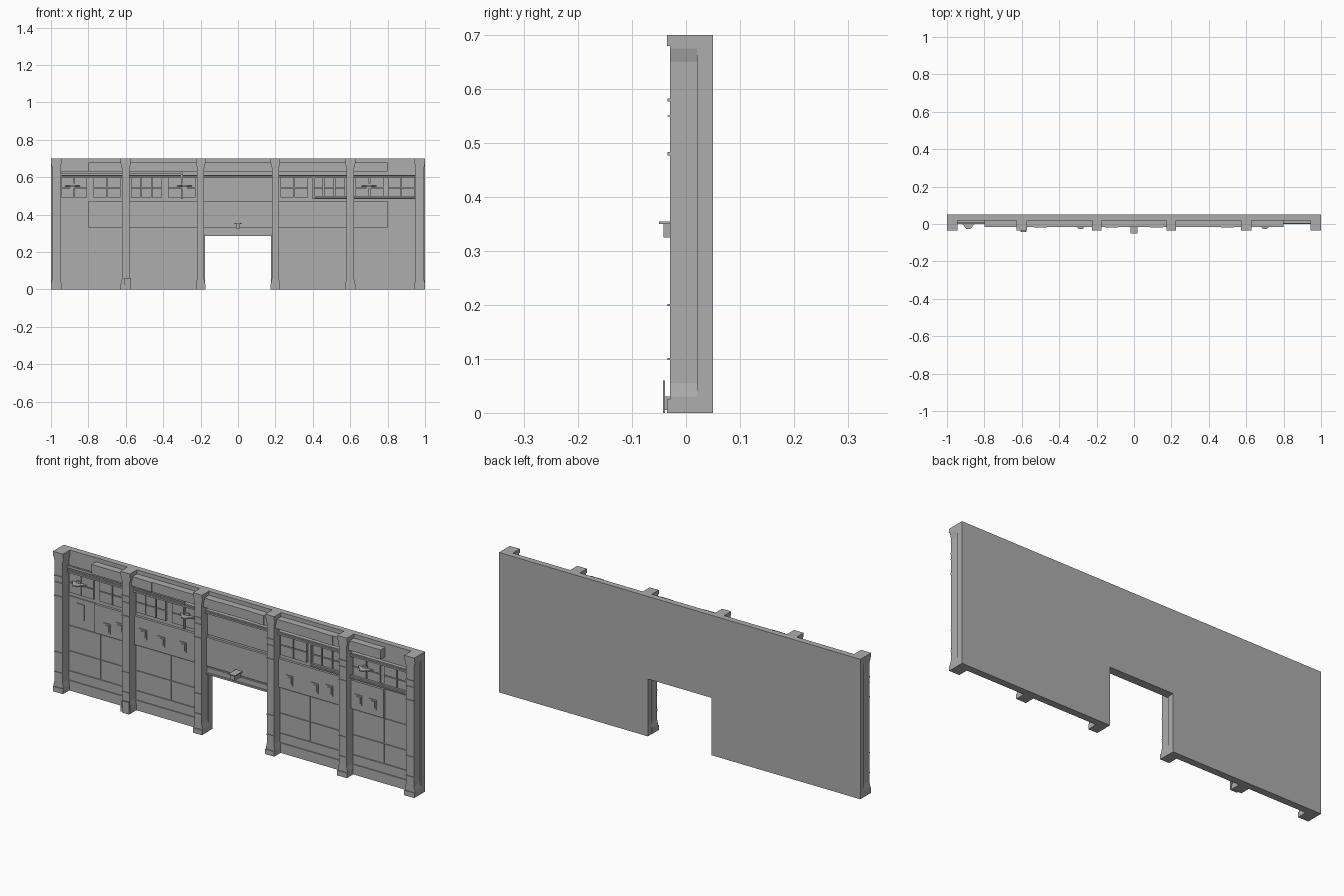
import bpy, bmesh

grey = bpy.data.materials.new("wall_grey")
grey.diffuse_color = (0.42, 0.42, 0.42, 1)


def boxes(name, items):
    """One object made of boxes given as (x0, x1, y0, y1, z0, z1)."""
    bm = bmesh.new()
    for x0, x1, y0, y1, z0, z1 in items:
        v = [bm.verts.new((x, y, z)) for z in (z0, z1)
             for x, y in ((x0, y0), (x1, y0), (x1, y1), (x0, y1))]
        for f in ((3, 2, 1, 0), (4, 5, 6, 7), (0, 1, 5, 4),
                  (1, 2, 6, 5), (2, 3, 7, 6), (3, 0, 4, 7)):
            bm.faces.new([v[i] for i in f])
    return finish(name, bm)


def prism(name, outline, y0, y1):
    """Extrude an (x, z) outline from y0 to y1."""
    bm = bmesh.new()
    a = [bm.verts.new((x, y0, z)) for x, z in outline]
    b = [bm.verts.new((x, y1, z)) for x, z in outline]
    bm.faces.new(a)
    bm.faces.new(b[::-1])
    for i in range(len(a)):
        j = (i + 1) % len(a)
        bm.faces.new((a[j], a[i], b[i], b[j]))
    return finish(name, bm)


def finish(name, bm):
    bmesh.ops.recalc_face_normals(bm, faces=bm.faces)
    me = bpy.data.meshes.new(name)
    bm.to_mesh(me)
    bm.free()
    me.materials.append(grey)
    ob = bpy.data.objects.new(name, me)
    bpy.context.collection.objects.link(ob)
    return ob


DOOR, HEAD, FACE = 0.176, 0.287, 0.02

# Back slab with the doorway
prism("wall_slab", [(-1, 0), (-DOOR, 0), (-DOOR, HEAD), (DOOR, HEAD), (DOOR, 0),
                    (1, 0), (1, 0.7), (-1, 0.7)], FACE, 0.05)

# Pillars: narrow shaft flaring to a foot and a cap
for i, (x, w) in enumerate([(-0.972, 0.028), (-0.6, 0.027), (-0.2, 0.025),
                            (0.2, 0.025), (0.6, 0.027), (0.972, 0.028)]):
    s = w - 0.006
    prism(f"pillar_shaft_{i}", [(x - w, 0.02), (x + w, 0.02), (x + w, 0.03), (x + s, 0.055),
                                (x + s, 0.65), (x + w, 0.675), (x + w, 0.685), (x - w, 0.685),
                                (x - w, 0.675), (x - s, 0.65), (x - s, 0.055), (x - w, 0.03)],
          -0.03, FACE)
    boxes(f"pillar_foot_and_cap_{i}", [(x - w, x + w, -0.035, FACE, 0, 0.025),
                                       (x - w, x + w, -0.035, FACE, 0.68, 0.7)])
    boxes(f"pillar_bands_{i}", [(x - s, x + s, -0.034, -0.03, z - h, z + h)
                                for z, h in ((0.1, 0.002), (0.2, 0.002), (0.48, 0.003),
                                             (0.55, 0.001), (0.58, 0.003))])

# Skirting either side of the doorway and lintel above it
boxes("skirting", [(-0.945, -0.225, 0.015, FACE, 0, 0.05),
                   (0.225, 0.945, 0.015, FACE, 0, 0.05)])
boxes("door_lintel", [(-0.18, 0.18, 0.008, FACE, HEAD, 0.295),
                      (-0.18, 0.18, 0.013, FACE, 0.295, 0.32)])

# Lower cladding: tiles separated by seams
tiles = []
for a, b, cut in ((-0.945, -0.627, -0.77), (-0.573, -0.225, -0.38),
                  (0.225, 0.573, 0.39), (0.627, 0.945, 0.80)):
    for z0, z1 in ((0.054, 0.098), (0.102, 0.198), (0.202, 0.325)):
        if z0 > 0.1:
            tiles += [(a, cut - 0.002, 0.015, FACE, z0, z1), (cut + 0.002, b, 0.015, FACE, z0, z1)]
        else:
            tiles.append((a, b, 0.015, FACE, z0, z1))
boxes("lower_cladding", tiles)

# Raised middle band running behind the pillars
boxes("middle_panel", [(-0.8, 0.8, 0.008, FACE, 0.33, 0.473),
                       (-0.945, -0.805, 0.015, FACE, 0.33, 0.473),
                       (0.805, 0.945, 0.015, FACE, 0.33, 0.473)])

# Small access hatches on the middle band
hatches = []
for x, z in ((-0.73, 0.37), (-0.66, 0.39), (-0.53, 0.395), (-0.43, 0.385), (-0.31, 0.39),
             (0.28, 0.38), (0.42, 0.38), (0.50, 0.39), (0.66, 0.385), (0.74, 0.385)):
    hatches += [(x - 0.02, x + 0.02, 0.004, 0.008, z - 0.025, z + 0.025),
                (x - 0.006, x + 0.014, 0, 0.004, z - 0.015, z + 0.018)]
hatches.append((-0.9, -0.86, 0.01, 0.015, 0.37, 0.45))
boxes("access_hatches", hatches)

# Upper row of panels, each a grid of small tiles
grid = []
for a, b, n in ((-0.945, -0.805, 2), (-0.775, -0.627, 2), (-0.573, -0.405, 3),
                (-0.375, -0.225, 2), (0.225, 0.375, 2), (0.4, 0.573, 3),
                (0.627, 0.78, 2), (0.8, 0.945, 2)):
    w = (b - a) / n
    for i in range(n):
        for z0, z1 in ((0.493, 0.542), (0.546, 0.595)):
            grid.append((a + i * w + 0.002, a + (i + 1) * w - 0.002, 0.01, FACE, z0, z1))
boxes("upper_panels", grid)
boxes("centre_panel", [(-0.178, 0.178, 0.014, FACE, 0.485, 0.592)])

# Top beam with joint collars
beam = [(-0.8, 0.8, -0.015, FACE, 0.632, 0.68)]
beam += [(x - 0.035, x + 0.035, -0.018, -0.015, 0.632, 0.68) for x in (-0.5, -0.12, 0.12, 0.5)]
boxes("top_beam", beam)

# Conduits
boxes("conduits", [(-0.945, 0.945, 0, 0.01, 0.595, 0.603),
                   (-0.945, 0.945, 0.002, FACE, 0.606, 0.612),
                   (-0.945, -0.3, 0, 0.01, 0.618, 0.630),
                   (-0.304, -0.298, 0, 0.01, 0.485, 0.625),
                   (0.398, 0.408, 0, 0.01, 0.488, 0.6),
                   (0.398, 0.945, 0, 0.01, 0.484, 0.490),
                   (0.398, 0.945, 0, 0.01, 0.493, 0.500)])

# Wedge-shaped wall brackets
for i, x in enumerate((-0.885, -0.285, 0.7)):
    bm = bmesh.new()
    rings = [[bm.verts.new((x + dx, y, z)) for dx, y in
              ((-0.04, 0.01), (-0.01, -0.028), (0.01, -0.028), (0.04, 0.01))] for z in (0.55, 0.556)]
    bm.faces.new(rings[0])
    bm.faces.new(rings[1])
    for a in range(4):
        b = (a + 1) % 4
        bm.faces.new((rings[0][a], rings[0][b], rings[1][b], rings[1][a]))
    finish(f"bracket_{i}", bm)
    boxes(f"bracket_mount_{i}", [(x - 0.012, x + 0.012, 0.002, 0.01, 0.54, 0.566)])

# Lamp over the doorway
boxes("door_lamp", [(-0.018, 0.018, -0.05, 0.008, 0.35, 0.355),
                    (-0.011, 0.011, -0.042, 0.008, 0.325, 0.35)])

# Foot plate leaning on the second pillar
boxes("foot_plate", [(-0.61, -0.572, -0.043, -0.039, 0, 0.06),
                     (-0.605, -0.577, -0.039, -0.03, 0.005, 0.03)])
